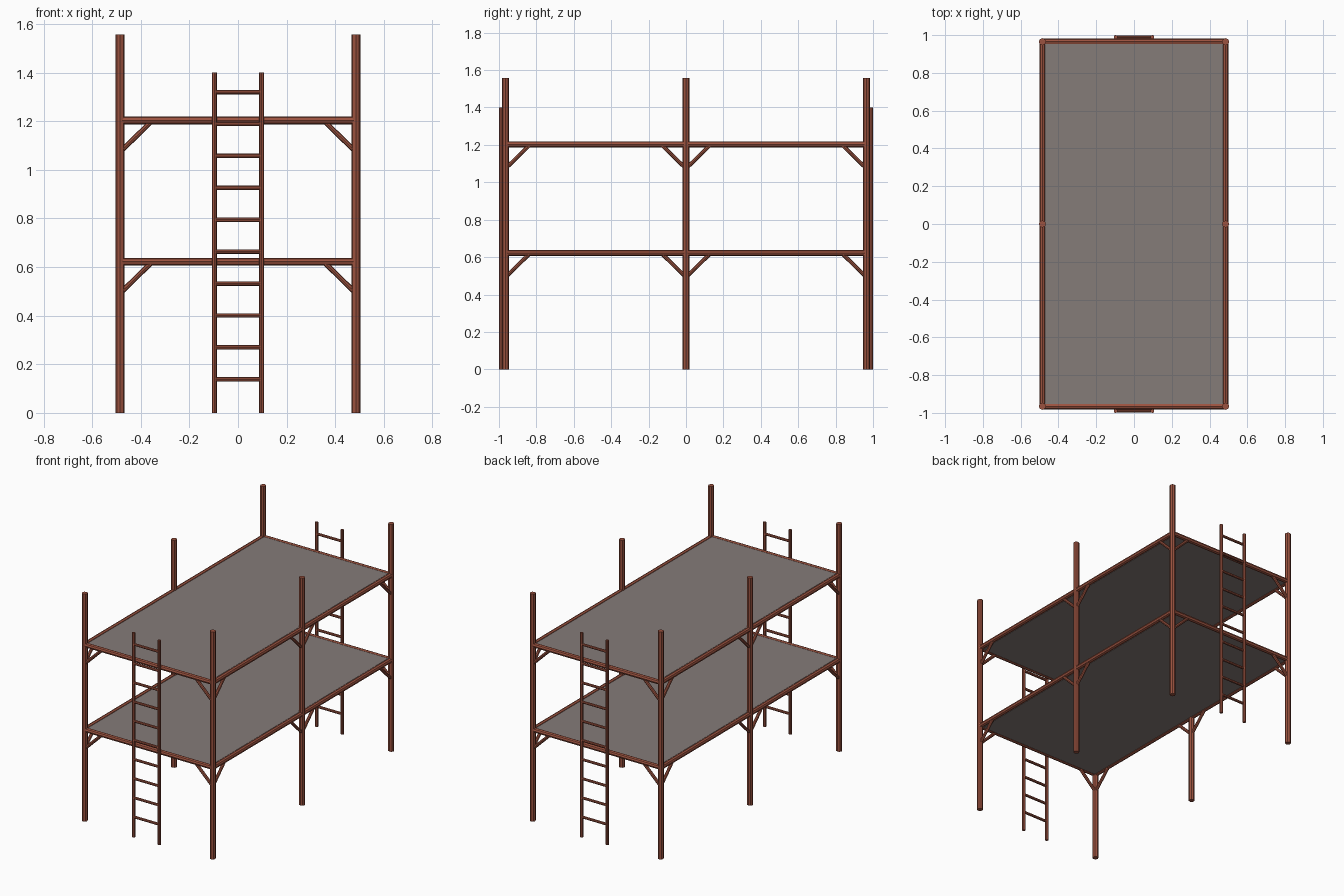
import bpy, math
from mathutils import Vector

if "Cube" in bpy.data.objects:
    bpy.data.objects.remove(bpy.data.objects["Cube"])


def material(name, rgb):
    m = bpy.data.materials.new(name)
    m.diffuse_color = (*rgb, 1)
    m.use_nodes = True
    m.node_tree.nodes["Principled BSDF"].inputs["Base Color"].default_value = m.diffuse_color
    return m


RUST = material("rust red steel", (0.33, 0.085, 0.05))
GREY = material("warm grey planks", (0.235, 0.2, 0.19))


def pole(name, a, b, r, sides=8):
    """Straight tube from a to b."""
    a, b = Vector(a), Vector(b)
    d = b - a
    bpy.ops.mesh.primitive_cylinder_add(vertices=sides, radius=r, depth=d.length,
                                        location=(a + b) / 2,
                                        rotation=d.to_track_quat('Z', 'Y').to_euler())
    o = bpy.context.object
    o.name = name
    o.data.materials.append(RUST)
    return o


def box(name, loc, size):
    bpy.ops.mesh.primitive_cube_add(size=1, location=loc)
    o = bpy.context.object
    o.name = name
    o.scale = size
    o.data.materials.append(GREY)


X, Y = 0.485, 0.965
LEVELS = (0.622, 1.203)
BR = 0.13  # brace reach

# Upright posts
for sx in (-1, 1):
    for y in (-Y, 0, Y):
        pole("post", (sx * X, y, 0), (sx * X, y, 1.557), 0.019)

for z in LEVELS:
    # Side and end beams
    for s in (-1, 1):
        pole("side_beam", (s * X, -Y, z), (s * X, Y, z), 0.016)
        pole("end_beam", (-X, s * Y, z), (X, s * Y, z), 0.016)
    # Deck planks
    w = 0.94 / 6
    for i in range(6):
        box("deck_plank", (-0.47 + w * (i + 0.5), 0, z), (w, 2 * Y - 0.01, 0.02))
    # Diagonal corner braces
    for sx in (-1, 1):
        for y, dirs in ((-Y, (1,)), (0, (-1, 1)), (Y, (-1,))):
            for d in dirs:
                pole("side_brace", (sx * X, y, z - BR),
                     (sx * X, y + d * BR, z - 0.003), 0.0105)
        for sy in (-1, 1):
            pole("end_brace", (sx * X, sy * Y, z - BR),
                 (sx * (X - BR), sy * Y, z - 0.003), 0.0105)

# Ladders at both ends
for s in (-1, 1):
    y = s * 0.99
    for sx in (-1, 1):
        pole("ladder_rail", (sx * 0.097, y, 0), (sx * 0.097, y, 1.4), 0.0105)
    for i in range(10):
        z = 0.138 + i * 0.1313
        pole("ladder_rung", (-0.097, y, z), (0.097, y, z), 0.009)
